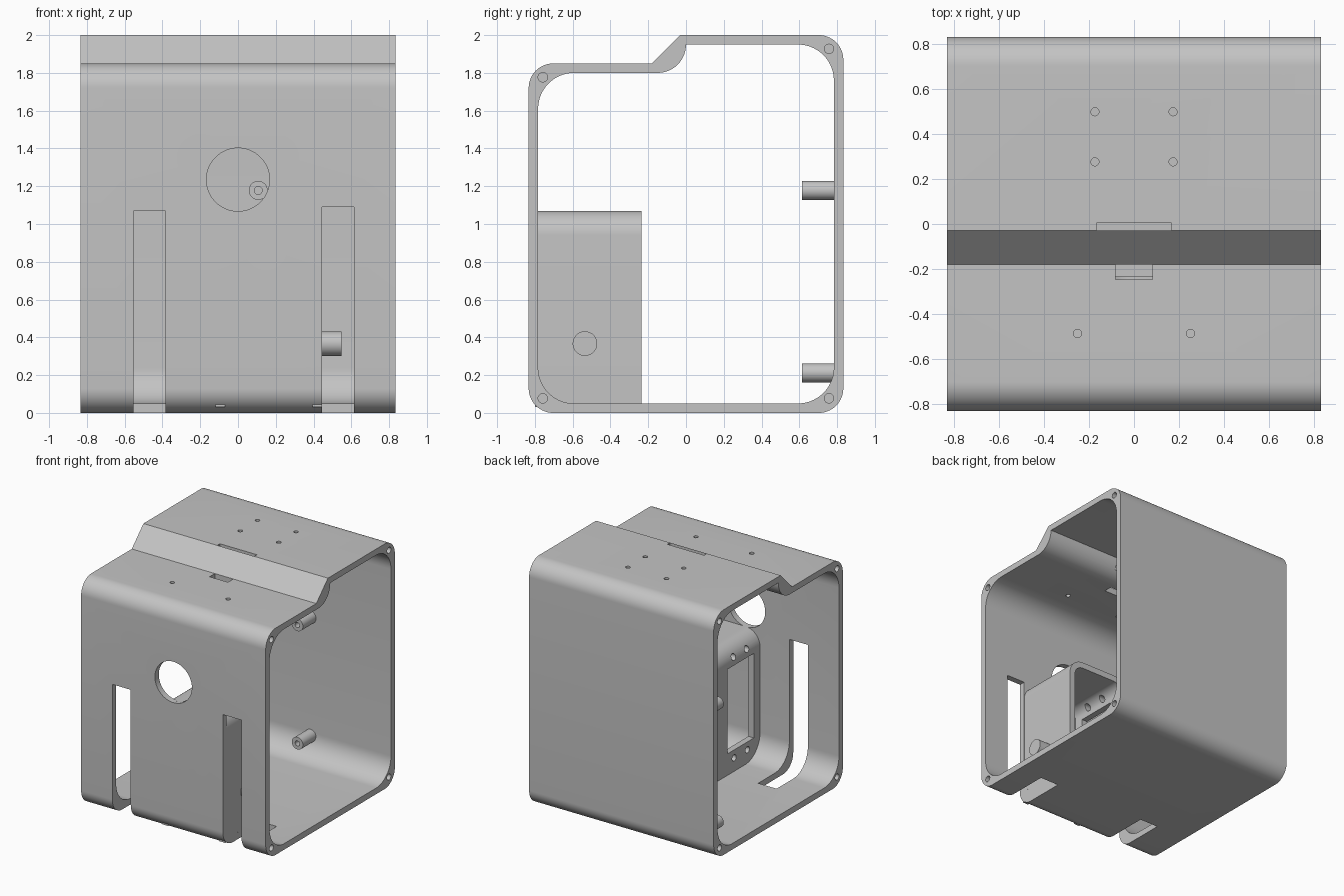
import bpy, math
from math import radians, tan, pi
from mathutils import Vector, Matrix
import bmesh

if "Cube" in bpy.data.objects:
    bpy.data.objects.remove(bpy.data.objects["Cube"], do_unlink=True)

grey = bpy.data.materials.new("plain_grey")
grey.use_nodes = True
grey.diffuse_color = (0.55, 0.55, 0.55, 1)
grey.node_tree.nodes["Principled BSDF"].inputs["Base Color"].default_value = (0.55, 0.55, 0.55, 1)


def finish(bm, name):
    bmesh.ops.recalc_face_normals(bm, faces=bm.faces)
    mesh = bpy.data.meshes.new(name)
    bm.to_mesh(mesh)
    bm.free()
    mesh.materials.append(grey)
    ob = bpy.data.objects.new(name, mesh)
    bpy.context.scene.collection.objects.link(ob)
    return ob


def rounded(corners, steps=14):
    """Outline from (u, v, radius) corners, each rounded by an arc."""
    pts = []
    for i, (u, v, r) in enumerate(corners):
        p = Vector((u, v))
        if not r:
            pts.append(p)
            continue
        a = (Vector(corners[i - 1][:2]) - p).normalized()
        b = (Vector(corners[(i + 1) % len(corners)][:2]) - p).normalized()
        half = a.angle(b) / 2
        centre = p + (a + b).normalized() * r / math.sin(half)
        start = p + a * r / tan(half) - centre
        sweep = start.angle_signed(p + b * r / tan(half) - centre)
        for k in range(steps + 1):
            pts.append(centre + Matrix.Rotation(-sweep * k / steps, 2) @ start)
    return pts


def prism(name, pts, axis, lo, hi):
    """Extrude an outline along x (outline in y, z) or y (outline in x, z)."""
    bm = bmesh.new()
    place = (lambda p, t: (t, p.x, p.y)) if axis == "x" else (lambda p, t: (p.x, t, p.y))
    face = bm.faces.new([bm.verts.new(place(p, lo)) for p in pts])
    ext = bmesh.ops.extrude_face_region(bm, geom=[face])
    shift = Vector((hi - lo, 0, 0)) if axis == "x" else Vector((0, hi - lo, 0))
    bmesh.ops.translate(bm, vec=shift, verts=[g for g in ext["geom"] if isinstance(g, bmesh.types.BMVert)])
    return finish(bm, name)


def box(name, x, y, z):
    bm = bmesh.new()
    bmesh.ops.create_cube(bm, size=1)
    for v in bm.verts:
        v.co = [lo + (c + 0.5) * (hi - lo) for c, (lo, hi) in zip(v.co, (x, y, z))]
    return finish(bm, name)


def rod(name, start, end, r, sides=32):
    a, b = Vector(start), Vector(end)
    bm = bmesh.new()
    turn = Vector((0, 0, 1)).rotation_difference(b - a).to_matrix().to_4x4()
    bmesh.ops.create_cone(bm, cap_ends=True, segments=sides, radius1=r, radius2=r,
                          depth=(b - a).length, matrix=Matrix.Translation((a + b) / 2) @ turn)
    return finish(bm, name)


def cut(target, *cutters):
    bpy.context.view_layer.objects.active = target
    for c in cutters:
        c.hide_render = True
        mod = target.modifiers.new("cut", "BOOLEAN")
        mod.operation, mod.solver, mod.object = "DIFFERENCE", "EXACT", c
        bpy.ops.object.modifier_apply(modifier=mod.name)
        bpy.data.objects.remove(c, do_unlink=True)


W = 0.833   # half width of the housing
T = 0.05    # wall thickness

# Housing shell: stepped outline, open at both ends
shell = prism("housing_shell", rounded([
    (-W, 0, 0.13), (W, 0, 0.13), (W, 2, 0.13), (-0.03, 2, 0),
    (-0.18, 1.85, 0), (-W, 1.85, 0.13)]), "x", -W, W)
I = W - T
cut(shell, prism("cavity", rounded([
    (-I, T, 0.19), (I, T, 0.19), (I, 1.95, 0.19), (0, 1.95, 0),
    (0, 1.8, 0.15), (-I, 1.8, 0.19)]), "x", -1, 1))

# Front slots running under the floor, and the round front opening
cut(shell,
    box("slot", (-0.552, -0.385), (-1, -0.38), (-0.1, 1.07)),
    box("slot", (0.446, 0.615), (-1, -0.38), (-0.1, 1.09)),
    rod("round_opening", (0, -1, 1.235), (0, -0.7, 1.235), 0.167, 64))

# Cable slots and small screw holes in the roof
cut(shell,
    box("cable_slot", (-0.167, 0.167), (-0.03, 0.005), (1.7, 2.1)),
    box("cable_slot", (-0.083, 0.083), (-0.248, -0.18), (1.7, 1.9)))
for s in (-1, 1):
    for x, y in ((0.174, 0.5), (0.174, 0.277), (0.252, -0.488)):
        cut(shell, rod("roof_hole", (s * x, y, 1.7), (s * x, y, 2.1), 0.018, 24))
    # Blind screw holes in the end rims
    for y, z in ((-0.758, 0.077), (0.757, 0.077), (0.757, 1.927), (-0.758, 1.777)):
        cut(shell, rod("rim_hole", (s * 0.63, y, z), (s * 0.9, y, z), 0.025, 24))

# Motor bracket: arched tunnel standing behind the front wall
L, R, TOP = -0.12, 0.445, 1.07
bracket = prism("motor_bracket", rounded([
    (L, 0.03, 0), (R, 0.03, 0), (R, TOP, 0.13), (L, TOP, 0.13)]), "y", -0.8, -0.235)
cut(bracket, prism("tunnel", rounded([
    (L + T, 0, 0), (R - T, 0, 0), (R - T, TOP - T, 0.08), (L + T, TOP - T, 0.08)]), "y", -0.9, -0.1))
MY, MZ = -0.535, 0.57
cut(bracket, box("window", (L - 0.1, L + 0.1), (MY - 0.17, MY + 0.17), (MZ - 0.345, MZ + 0.345)))
for dy in (-0.085, 0.085):
    for dz in (-0.41, 0.41):
        cut(bracket, rod("mount_hole", (L - 0.1, MY + dy, MZ + dz), (L + 0.12, MY + dy, MZ + dz), 0.026, 24))
pivot = rod("pivot_pin", (R - 0.03, MY, 0.367), (0.548, MY, 0.367), 0.065, 48)

# Board standoffs on the back wall
parts = [shell, bracket, pivot]
for x in (-0.72, 0.107):
    for z in (0.212, 1.178):
        post = rod("board_standoff", (x, 0.613, z), (x, 0.8, z), 0.05)
        cut(post, rod("post_hole", (x, 0.5, z), (x, 0.74, z), 0.021, 24))
        parts.append(post)

# Smooth the curved faces and keep the edges sharp
bpy.ops.object.select_all(action="DESELECT")
for ob in parts:
    ob.select_set(True)
bpy.context.view_layer.objects.active = shell
bpy.ops.object.shade_smooth_by_angle(angle=radians(30))
